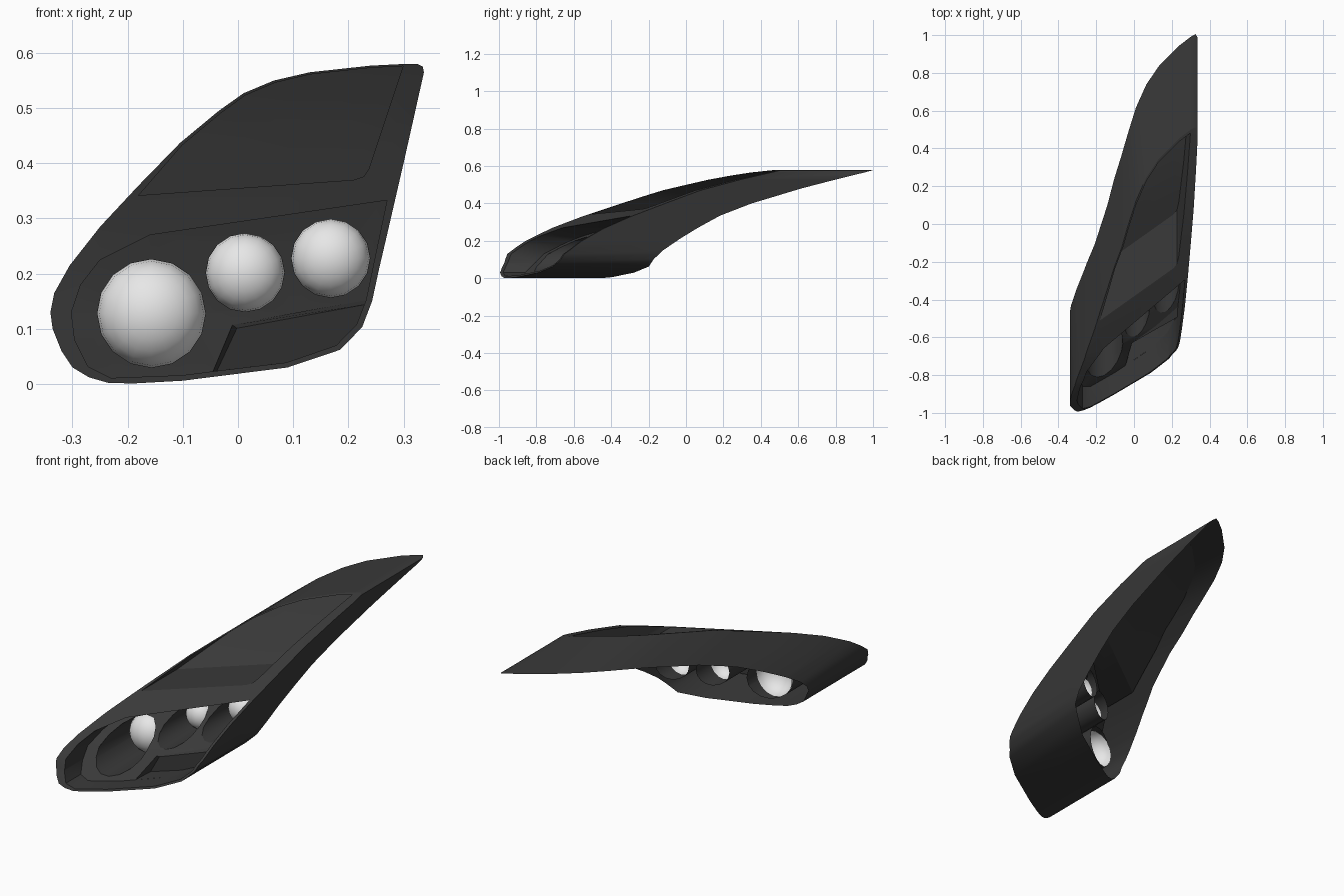
import bpy, bmesh, math
from mathutils import Matrix

cube = bpy.data.objects.get("Cube")
if cube:
    bpy.data.objects.remove(cube, do_unlink=True)


def material(name, v):
    m = bpy.data.materials.new(name)
    m.use_nodes = True
    m.diffuse_color = (v, v, v, 1)
    m.node_tree.nodes["Principled BSDF"].inputs["Base Color"].default_value = (v, v, v, 1)
    return m


DARK = material("dark housing grey", 0.041)
WHITE = material("lamp white", 0.82)

# Depth curves: (height, depth) knots, sheared sideways so the unit sweeps back
FRONT = [(0, -.85), (.03, -.835), (.085, -.795), (.13, -.775), (.2, -.69), (.267, -.58), (.33, -.445),
         (.4, -.27), (.47, -.09), (.527, .115), (.565, .275), (.58, .34)]
BACK = [(0, -.34), (.03, -.33), (.062, -.305), (.103, -.3), (.15, -.26), (.21, -.18), (.27, -.09),
        (.335, .02), (.4, .18), (.48, .435), (.527, .61), (.565, .76), (.58, .82)]


def curve(knots, z):
    for (z0, y0), (z1, y1) in zip(knots, knots[1:]):
        if z <= z1:
            break
    return y0 + (y1 - y0) * (z - z0) / (z1 - z0)


def front(x, z):
    return .53 * x + curve(FRONT, z)


def back(x, z):
    return .57 * x + curve(BACK, z)


def floor(x, z):
    return front(x, z) + .1 + .57 * z


def upper_floor(x, z):
    return front(x, z) + .285


def service(x, z):
    return .55 * x - .62


def densify(loop):
    """Add a point wherever a loop crosses a knot height, so neighbours meet."""
    out = []
    for (x0, z0), (x1, z1) in zip(loop, loop[1:] + loop[:1]):
        out.append((x0, z0))
        cuts = [(k - z0) / (z1 - z0) for k, _ in FRONT if min(z0, z1) + .002 < k < max(z0, z1) - .002]
        out += [(x0 + t * (x1 - x0), z0 + t * (z1 - z0)) for t in sorted(cuts)]
    return out


def finish(name, bm, mat):
    me = bpy.data.meshes.new(name)
    bm.to_mesh(me)
    bm.free()
    me.materials.append(mat)
    ob = bpy.data.objects.new(name, me)
    bpy.context.collection.objects.link(ob)
    bpy.ops.object.select_all(action='DESELECT')
    ob.select_set(True)
    bpy.context.view_layer.objects.active = ob
    bpy.ops.object.shade_smooth_by_angle(angle=math.radians(30))


def sheet(name, loops, depth, mat):
    """Fill an outline (with holes) and bend it onto a depth surface."""
    bm = bmesh.new()
    for pts in loops:
        vs = [bm.verts.new((x, 0, z)) for x, z in pts]
        for a, b in zip(vs, vs[1:] + vs[:1]):
            bm.edges.new((a, b))
    bmesh.ops.triangle_fill(bm, edges=bm.edges[:], use_beauty=True, normal=(0, -1, 0))
    for z, _ in FRONT[1:-1]:
        bmesh.ops.bisect_plane(bm, geom=bm.verts[:] + bm.edges[:] + bm.faces[:], dist=.0005,
                               plane_co=(0, 0, z), plane_no=(0, 0, 1))
    for v in bm.verts:
        v.co.y = depth(v.co.x, v.co.z)
    bm.normal_update()
    for f in bm.faces:
        if f.normal.y > 0:
            f.normal_flip()
    finish(name, bm, mat)


def strip(name, a, depth_a, b, depth_b, mat, inward=True):
    """Wall joining one closed loop to another at a different depth."""
    bm = bmesh.new()
    va = [bm.verts.new((x, depth_a(x, z), z)) for x, z in a]
    vb = [bm.verts.new((x, depth_b(x, z), z)) for x, z in b]
    n = len(va)
    for i in range(n):
        j = (i + 1) % n
        bm.faces.new((va[i], va[j], vb[j], vb[i]))
    bmesh.ops.recalc_face_normals(bm, faces=bm.faces[:])
    if inward:
        bmesh.ops.reverse_faces(bm, faces=bm.faces[:])
    finish(name, bm, mat)


# Loops as seen from the front
outline = densify([
    (-.34, .13), (-.336, .1), (-.32, .06), (-.3, .03), (-.27, .012), (-.235, .002), (-.19, .001),
    (-.1, .006), (.09, .03), (.185, .062), (.225, .103), (.243, .15), (.256, .21), (.27, .27),
    (.285, .335), (.3, .4), (.318, .48), (.337, .565), (.335, .575), (.325, .58), (.3, .58),
    (.24, .577), (.13, .565), (.065, .55), (.01, .527), (-.035, .495), (-.105, .437),
    (-.18, .36), (-.25, .285), (-.305, .215), (-.333, .165)])
pocket_upper = [(.232, .152), (.27, .333), (-.16, .27), (-.25, .225), (-.285, .18), (-.302, .13),
                (-.296, .08), (-.272, .032), (-.23, .011), (-.1, .016), (-.045, .023)]
pocket_lower = [(.088, .039), (.178, .07), (.215, .108)]
pocket = densify(pocket_upper + pocket_lower)
corner = (-.01, .107)
recess = [corner, (-.045, .023)] + pocket_lower + [(.232, .152)]
recess_inner = [(-.002, .101), (-.038, .024)] + pocket_lower + [(.23, .144)]
upper = densify([(-.18, .342), (.21, .37), (.228, .376), (.237, .39), (.299, .576), (.24, .573),
                 (.13, .561), (.067, .546), (.013, .523), (-.031, .491), (-.101, .433)])

# Housing
strip("housing_wall", outline, front, outline, back, DARK, inward=False)
sheet("front_rim", [outline, pocket, upper], front, DARK)
strip("upper_recess_wall", upper, front, upper, upper_floor, DARK)
sheet("upper_recess_panel", [upper], upper_floor, DARK)
strip("pocket_wall", pocket, front, pocket, floor, DARK)

# Upright panel in the lower corner of the pocket, with a ledge above it
strip("lower_recess_wall", recess, floor, recess_inner, service, DARK)
sheet("lower_recess_panel", [recess_inner], service, DARK)

# Lamps: name, x, z, radius, bulb depth, tube rear depth
lamps = [("large", -.157, .128, .098, -.475, -.44),
         ("middle", .013, .202, .071, -.315, -.23),
         ("side", .168, .228, .071, -.2, -.13)]
holes = []
for name, cx, cz, r, bulb_y, rear_y in lamps:
    ring = densify([(cx + r * math.cos(i * math.tau / 16), cz + r * math.sin(i * math.tau / 16))
                    for i in range(16)])
    holes.append(ring)
    strip(name + "_lamp_tube", ring, floor, ring,
          lambda x, z: rear_y + .45 * (x - cx), DARK)
    # Domed bulb, the front half of a ball
    bm = bmesh.new()
    bmesh.ops.create_uvsphere(bm, u_segments=16, v_segments=12, radius=r,
                              matrix=Matrix.Rotation(math.pi / 2, 4, 'X'))
    bmesh.ops.delete(bm, geom=[v for v in bm.verts if v.co.y > .001], context='VERTS')
    bmesh.ops.scale(bm, vec=(1, .85, 1), verts=bm.verts[:])
    bmesh.ops.translate(bm, vec=(cx, bulb_y, cz), verts=bm.verts[:])
    finish(name + "_lamp_bulb", bm, WHITE)

sheet("pocket_floor", [densify(pocket_upper + [corner])] + holes, floor, DARK)
